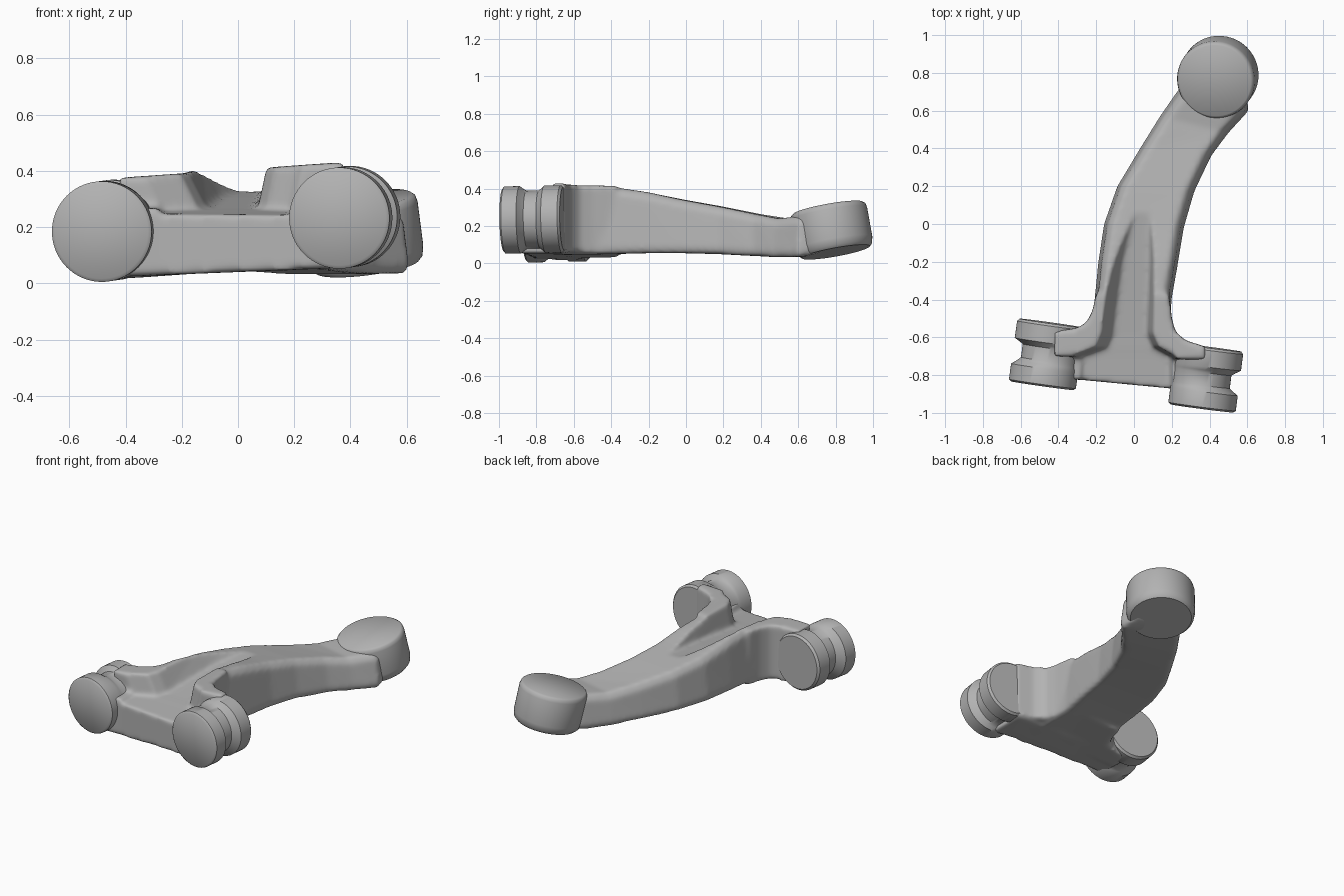
import bpy, bmesh, math
from mathutils import Vector

if "Cube" in bpy.data.objects:
    bpy.data.objects.remove(bpy.data.objects["Cube"], do_unlink=True)

metal = bpy.data.materials.new("cast grey metal")
metal.use_nodes = True
GREY = (0.45, 0.45, 0.45, 1)
metal.diffuse_color = GREY
metal.node_tree.nodes["Principled BSDF"].inputs["Base Color"].default_value = GREY


def loft(bm, rings):
    """Skin a list of equal-length closed rings and cap both ends."""
    rows = [[bm.verts.new(p) for p in ring] for ring in rings]
    n = len(rows[0])
    faces = [bm.faces.new((a[i], a[(i + 1) % n], b[(i + 1) % n], b[i]))
             for a, b in zip(rows, rows[1:]) for i in range(n)]
    faces += [bm.faces.new(rows[0][::-1]), bm.faces.new(rows[-1])]
    bmesh.ops.recalc_face_normals(bm, faces=faces)


def make(name, bm):
    mesh = bpy.data.meshes.new(name)
    bm.to_mesh(mesh)
    bm.free()
    obj = bpy.data.objects.new(name, mesh)
    bpy.context.collection.objects.link(obj)
    mesh.materials.append(metal)
    return obj


def activate(obj):
    bpy.ops.object.select_all(action='DESELECT')
    obj.select_set(True)
    bpy.context.view_layer.objects.active = obj


def turned(name, centre, axis, profile, shift=(0, 0, 0)):
    """Turned part: profile rows are (position on axis, radius, share of shift)."""
    axis = Vector(axis).normalized()
    u = axis.orthogonal().normalized()
    v = axis.cross(u)
    bm = bmesh.new()
    angles = [math.tau * i / 64 for i in range(64)]
    loft(bm, [[Vector(centre) + axis * t + Vector(shift) * s
               + (u * math.cos(a) + v * math.sin(a)) * r for a in angles]
              for t, r, s in profile])
    obj = make(name, bm)
    activate(obj)
    bpy.ops.object.shade_smooth_by_angle(angle=math.radians(40))
    return obj


def prism(bm, plan, bottom, top, slope):
    loft(bm, [[(x, y, z + slope * x) for x, y in plan] for z in (bottom, top)])


# Curved arm: left edge, right edge, bottom and top height
stations = [
    ((-0.20, -0.68), (0.19, -0.70), 0.045, 0.41),
    ((-0.21, -0.40), (0.20, -0.40), 0.05, 0.41),
    ((-0.19, -0.20), (0.235, -0.20), 0.055, 0.38),
    ((-0.16, 0.00), (0.265, -0.02), 0.055, 0.34),
    ((-0.09, 0.20), (0.32, 0.17), 0.05, 0.305),
    ((0.03, 0.40), (0.41, 0.36), 0.04, 0.265),
    ((0.135, 0.57), (0.50, 0.48), 0.033, 0.24),
    ((0.24, 0.72), (0.61, 0.60), 0.035, 0.255),
    ((0.33, 0.82), (0.59, 0.72), 0.06, 0.26),
]
body = bmesh.new()
rings = []
for left, right, low, high in stations:
    a, b = Vector((*left, 0)), Vector((*right, 0))
    side = (b - a).normalized()
    corners = [(a, 0.012, low), (a, 0, low + 0.03), (a, 0.02, high - 0.035), (a, 0.05, high),
               (b, -0.05, high), (b, -0.02, high - 0.035), (b, 0, low + 0.03), (b, -0.012, low)]
    rings.append([p + side * d + Vector((0, 0, z)) for p, d, z in corners])
loft(body, rings)

# Raised webs with curved corners, joining the arm to both bushings
prism(body, [(-0.42, -0.57), (-0.30, -0.55), (-0.25, -0.52), (-0.22, -0.46), (-0.20, -0.37),
             (0.185, -0.37), (0.20, -0.50), (0.22, -0.57), (0.27, -0.615), (0.38, -0.65),
             (0.38, -0.72), (-0.42, -0.70)], 0.045, 0.405, 0.07)

# Low front plate
prism(body, [(-0.44, -0.57), (-0.44, -0.82), (-0.28, -0.825), (0.19, -0.87), (0.36, -0.90),
             (0.36, -0.66)], 0.04, 0.28, 0.04)

arm = make("arm_body", body)

# Pocket cutter: y, left x, right x, floor height
pocket = [(0.16, 0.03, 0.09, 0.335), (-0.20, -0.06, 0.085, 0.305), (-0.58, -0.11, 0.07, 0.265),
          (-0.65, -0.14, 0.10, 0.26), (-0.70, -0.27, 0.19, 0.255), (-1.1, -0.29, 0.21, 0.225)]
cut = bmesh.new()
loft(cut, [[(l, y, z), (r, y, z), (r + 0.05, y, 0.5), (l - 0.12, y, 0.5)]
           for y, l, r, z in pocket])
cutter = make("pocket_cutter", cut)
cutter.hide_render = True

# Fuse, cut and soften the casting
activate(arm)


def fuse():
    mod = arm.modifiers.new("Fuse", 'REMESH')
    mod.mode = 'VOXEL'
    mod.voxel_size = 0.012
    mod.use_smooth_shade = True


fuse()
carve = arm.modifiers.new("Pocket", 'BOOLEAN')
carve.operation = 'DIFFERENCE'
carve.solver = 'EXACT'
carve.object = cutter
fuse()
soft = arm.modifiers.new("Soften", 'SMOOTH')
soft.factor = 0.5
soft.iterations = 8
for mod in list(arm.modifiers):
    bpy.ops.object.modifier_apply(modifier=mod.name)
bpy.data.objects.remove(cutter, do_unlink=True)


# Bushings: two flanges with a groove that runs deeper on the outer side
def bushing(name, centre, axis, radius, length, inward):
    rows = [(-0.5, -0.012, 0), (-0.47, 0, 0), (-0.22, 0, 0), (-0.16, -0.015, 0.6),
            (-0.11, -0.025, 1), (0.10, -0.025, 1), (0.14, -0.015, 0.6), (0.19, 0, 0),
            (0.46, 0, 0), (0.5, -0.012, 0)]
    turned(name, centre, axis, [(t * length, radius + d, s) for t, d, s in rows],
           (inward * 0.022, 0, 0))


bushing("right_bushing", (-0.463, -0.69, 0.187), (0.14, 1, 0.02), 0.179, 0.335, 1)
bushing("left_bushing", (0.38, -0.815, 0.235), (0.13, 1, 0.02), 0.18, 0.325, -1)

# Tilted round seat at the far end of the arm
turned("end_seat", (0.445, 0.78, 0.178), (-0.13, -0.18, 1),
       [(-0.12, 0.185, 0), (-0.105, 0.2, 0), (-0.07, 0.207, 0), (0.09, 0.207, 0),
        (0.11, 0.202, 0), (0.12, 0.19, 0)])
